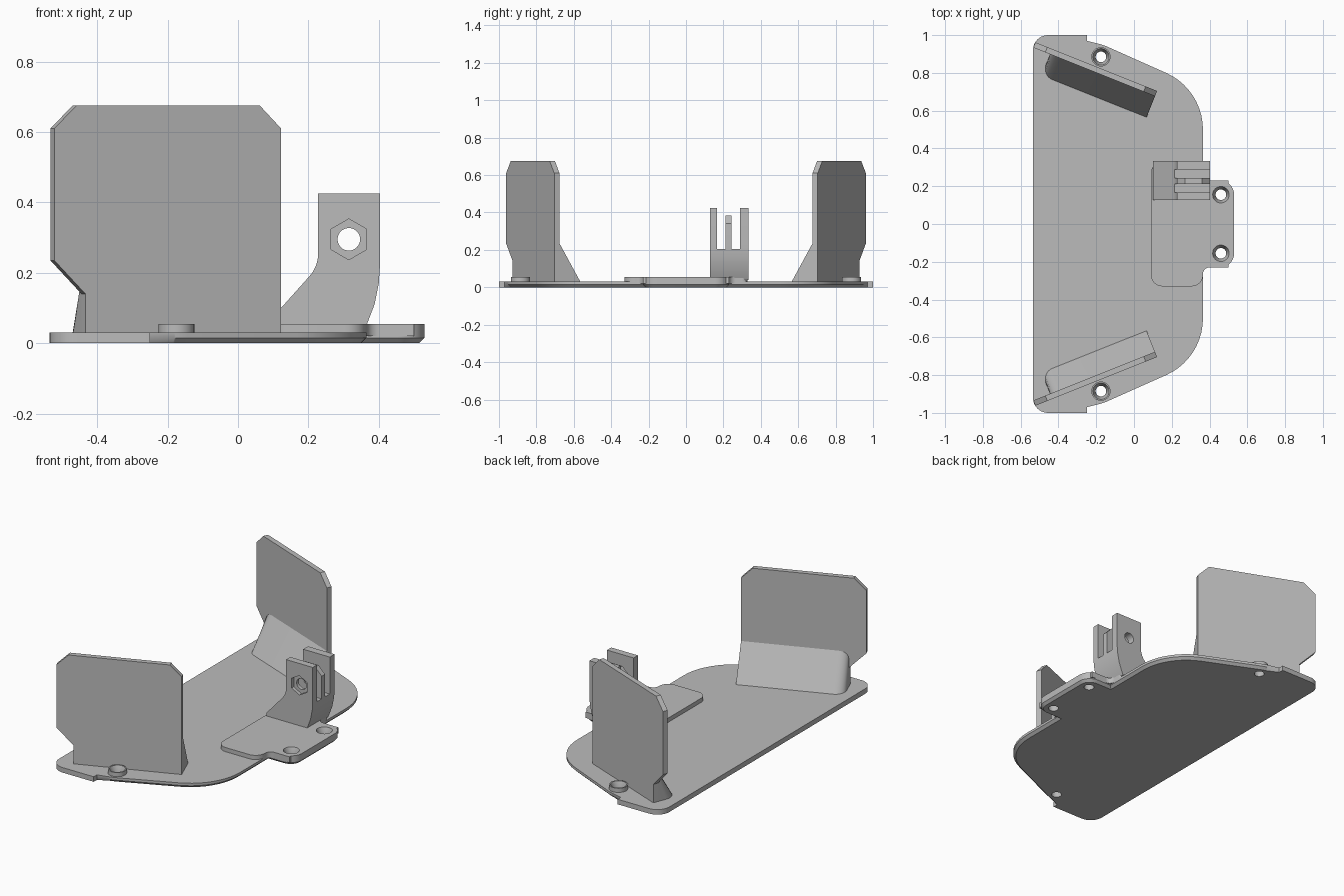
import bpy, bmesh, math
from mathutils import Vector, Matrix

if "Cube" in bpy.data.objects:
    bpy.data.objects.remove(bpy.data.objects["Cube"])

grey = bpy.data.materials.new("plain grey")
grey.use_nodes = True
grey.diffuse_color = (0.5, 0.5, 0.5, 1)
grey.node_tree.nodes["Principled BSDF"].inputs["Base Color"].default_value = (0.5, 0.5, 0.5, 1)

X, Y, Z = Vector((1, 0, 0)), Vector((0, 1, 0)), Vector((0, 0, 1))


def rounded(corners, steps=10):
    """Outline from (x, y, radius) corners."""
    out = []
    n = len(corners)
    for i, (x, y, r) in enumerate(corners):
        p = Vector((x, y))
        if r == 0:
            out.append(p)
            continue
        a = (Vector(corners[i - 1][:2]) - p).normalized()
        b = (Vector(corners[(i + 1) % n][:2]) - p).normalized()
        half = a.angle(b) / 2
        centre = p + (a + b).normalized() * r / math.sin(half)
        start = p + a * r / math.tan(half) - centre
        end = p + b * r / math.tan(half) - centre
        sweep = start.angle_signed(end)
        for k in range(steps + 1):
            # angle_signed is clockwise-positive
            out.append(centre + Matrix.Rotation(-sweep * k / steps, 2) @ start)
    return out


def finish(name, bm):
    bmesh.ops.recalc_face_normals(bm, faces=bm.faces)
    me = bpy.data.meshes.new(name)
    bm.to_mesh(me)
    bm.free()
    me.materials.append(grey)
    ob = bpy.data.objects.new(name, me)
    bpy.context.collection.objects.link(ob)
    return ob


def prism(name, pts, depth, origin=(0, 0, 0), axes=(X, Y, Z), pick=None, bevel=0.015, segs=1):
    """Extruded outline; pick chooses edges to bevel in local space."""
    bm = bmesh.new()
    face = bm.faces.new([bm.verts.new((p[0], p[1], 0)) for p in pts])
    ext = bmesh.ops.extrude_face_region(bm, geom=[face], use_keep_orig=True)
    bmesh.ops.translate(bm, vec=(0, 0, depth),
                        verts=[v for v in ext["geom"] if isinstance(v, bmesh.types.BMVert)])
    bmesh.ops.recalc_face_normals(bm, faces=bm.faces)
    if pick:
        edges = [e for e in bm.edges if pick(e.verts[0].co, e.verts[1].co)]
        bmesh.ops.bevel(bm, geom=edges, offset=bevel, segments=segs, profile=0.5, affect='EDGES')
    m = Matrix(axes).transposed().to_4x4()
    m.translation = origin
    bm.transform(m)
    return finish(name, bm)


def cone(name, r1, r2, depth, loc, rot=None, sides=32):
    bm = bmesh.new()
    m = Matrix.Translation(loc) @ (rot or Matrix())
    bmesh.ops.create_cone(bm, cap_ends=True, segments=sides, radius1=r1, radius2=r2,
                          depth=depth, matrix=m)
    return finish(name, bm)


def box(name, x0, x1, y0, y1, z0, z1):
    return prism(name, [(x0, y0), (x1, y0), (x1, y1), (x0, y1)], z1 - z0, (0, 0, z0))


def boolean(ob, tool, operation='DIFFERENCE'):
    mod = ob.modifiers.new("bool", 'BOOLEAN')
    mod.operation, mod.solver, mod.object = operation, 'EXACT', tool
    bpy.context.view_layer.objects.active = ob
    bpy.ops.object.modifier_apply(modifier=mod.name)
    bpy.data.objects.remove(tool)


# Base plate, underside chamfered along the curved side
half = [(-0.535, 1, 0.08), (-0.25, 1, 0), (-0.25, 0.97, 0), (-0.16, 0.947, 0.25), (0.365, 0.713, 0.328)]
outline = rounded(half + [(x, -y, r) for x, y, r in reversed(half)])
base = prism("base_plate", outline, 0.03,
             pick=lambda a, b: a.z == b.z == 0 and min(a.x, b.x) > -0.26 and max(a.x, b.x) > -0.24)

# Mounting pad with a tab projecting past the plate edge
tab = prism("tab", rounded([(0.2, -0.23, 0), (0.53, -0.23, 0.075), (0.53, 0.23, 0.075), (0.2, 0.23, 0)]),
            0.055, pick=lambda a, b: a.z == b.z == 0 and max(a.x, b.x) > 0.21)
pad = prism("pad", rounded([(0.09, -0.33, 0.06), (0.365, -0.33, 0.06), (0.365, -0.23, 0.035),
                            (0.5, -0.23, 0), (0.5, 0.23, 0), (0.365, 0.23, 0.035),
                            (0.365, 0.33, 0.03), (0.09, 0.33, 0.06)]), 0.035, (0, 0, 0.02))
boolean(tab, pad, 'UNION')
boolean(base, tab, 'UNION')

# Screw bosses and countersunk holes
for s in (-1, 1):
    boolean(base, cone("boss", 0.051, 0.051, 0.045, (-0.175, 0.885 * s, 0.0325)), 'UNION')
for x, y in ((-0.175, 0.885), (0.46, 0.155)):
    for s in (-1, 1):
        boolean(base, cone("hole", 0.028, 0.028, 0.2, (x, y * s, 0)))
        boolean(base, cone("countersink", 0.028, 0.044, 0.042, (x, y * s, 0.035)))

# Angled end walls with sloping braces on their inner sides
wall = [(0.095, 0.02), (0.095, 0.14), (0, 0.235), (0, 0.61), (0.068, 0.675),
        (0.629, 0.675), (0.694, 0.61), (0.694, 0.02)]
for side, s in (("front", 1), ("rear", -1)):
    along = Vector((0.928, 0.371 * s, 0)).normalized()
    inward = Vector((-0.371, 0.928 * s, 0)).normalized()
    start = Vector((-0.522, -0.962 * s, 0))
    prism(side + "_wall", wall, 0.03, start, (along, Z, inward))
    prism(side + "_brace", [(0.01, 0.02), (0.156, 0.02), (0.03, 0.235), (0.01, 0.235)], 0.599,
          start + along * 0.095, (inward, Z, along), bevel=0.06, segs=8,
          pick=lambda a, b: a.z == b.z == 0 and abs(a.x - b.x) > 0.1 and abs(a.y - b.y) > 0.1)

# Three-pronged hinge bracket
profile = rounded([(0.1, 0.04, 0), (0.1, 0.075, 0), (0.228, 0.218, 0.1), (0.228, 0.425, 0),
                   (0.403, 0.425, 0), (0.403, 0.215, 0), (0.4, 0.17, 0), (0.388, 0.11, 0),
                   (0.365, 0.05, 0), (0.36, 0.04, 0)])
bracket = prism("hinge_bracket", profile, 0.206, (0, 0.127, 0), (X, Z, Y))
for y in (0.167, 0.243):
    boolean(bracket, box("slot", 0, 0.6, y, y + 0.045, 0.205, 0.6))
# Lower middle prong with clipped corners
prong_cut = [(0.2, 0.313), (0.27, 0.383), (0.36, 0.383), (0.43, 0.313), (0.43, 0.5), (0.2, 0.5)]
boolean(bracket, prism("prong_cut", prong_cut, 0.05, (0, 0.202, 0), (X, Z, Y)))
# Pivot hole and hexagonal nut recess
turn = Matrix.Rotation(math.pi / 2, 4, 'X')
boolean(bracket, cone("pivot", 0.032, 0.032, 0.6, (0.315, 0.23, 0.295), turn))
boolean(bracket, cone("nut", 0.058, 0.058, 0.04, (0.315, 0.127, 0.295), turn, 6))

# Smooth curved surfaces, keep edges sharp
bpy.ops.object.select_all(action='DESELECT')
for ob in bpy.context.collection.objects:
    if ob.type == 'MESH' and grey.name in ob.data.materials:
        ob.select_set(True)
        bpy.context.view_layer.objects.active = ob
bpy.ops.object.shade_smooth_by_angle(angle=math.radians(30))
